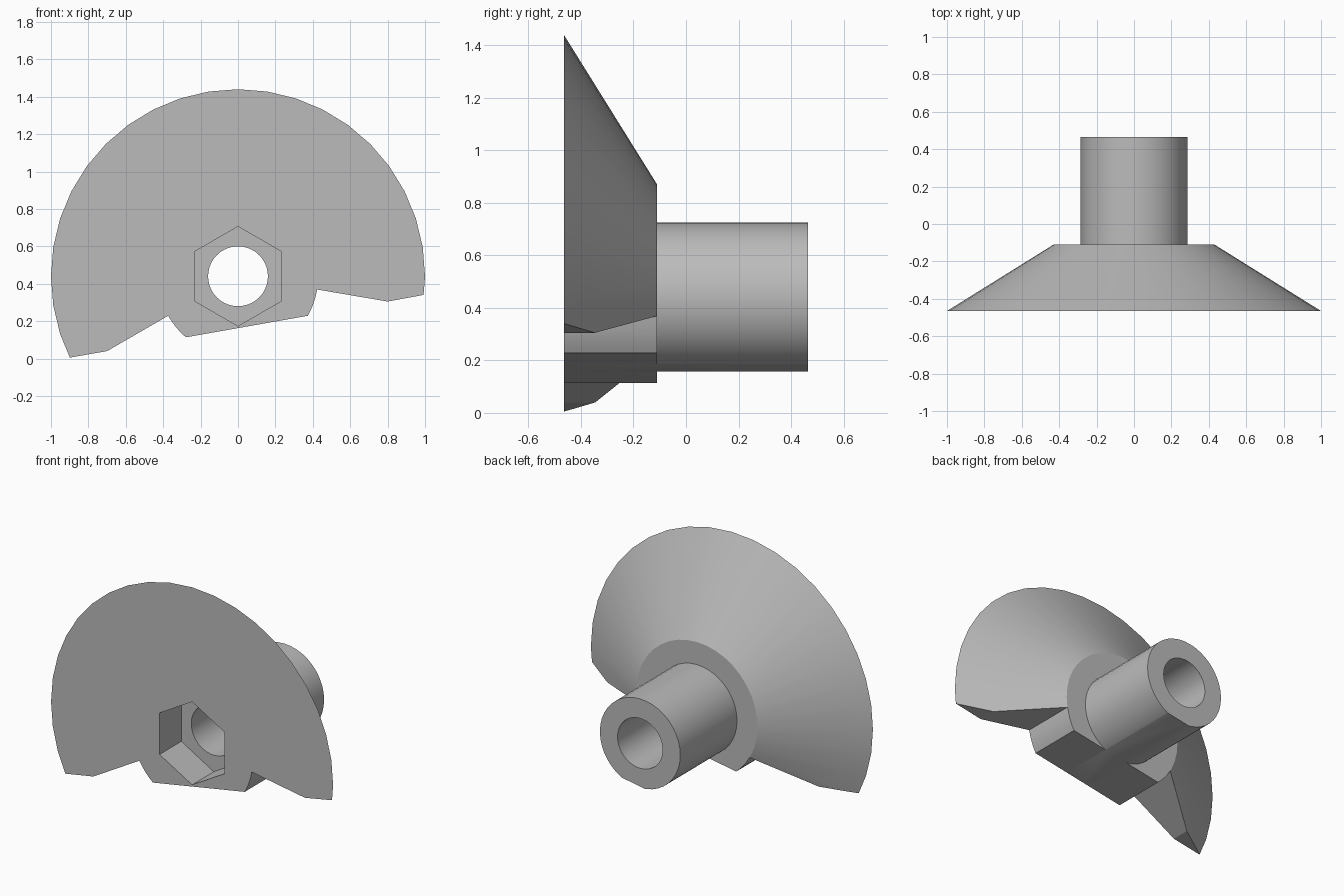
import bpy, bmesh
from math import cos, sin, pi, radians

cube = bpy.data.objects.get("Cube")
if cube:
    bpy.data.objects.remove(cube, do_unlink=True)

AXIS_Z = 0.44      # height of the turning axis, which runs along y
FRONT, STEP, BACK = -0.465, -0.11, 0.465
HUB_R = 0.429

grey = bpy.data.materials.new("grey")
grey.use_nodes = True
grey.diffuse_color = (0.5, 0.5, 0.5, 1)
grey.node_tree.nodes["Principled BSDF"].inputs["Base Color"].default_value = (0.5, 0.5, 0.5, 1)


def make_object(name, bm):
    bmesh.ops.recalc_face_normals(bm, faces=bm.faces)
    mesh = bpy.data.meshes.new(name)
    bm.to_mesh(mesh)
    bm.free()
    mesh.materials.append(grey)
    obj = bpy.data.objects.new(name, mesh)
    bpy.context.collection.objects.link(obj)
    return obj


def polar(radius, degrees):
    a = radians(degrees)
    return radius * cos(a), AXIS_Z + radius * sin(a)


def lathe(name, rings):
    """Turn a closed loop of (radius, y, segments) rings about the axis."""
    bm = bmesh.new()
    n = 40
    loops = []
    for r, y in rings:
        pts = [polar(r, 360 * i / n) for i in range(n)]
        loops.append([bm.verts.new((x, y, z)) for x, z in pts])
    for a, b in zip(loops, loops[1:] + loops[:1]):
        for i in range(n):
            j = (i + 1) % n
            bm.faces.new((a[i], a[j], b[j], b[i]))
    return make_object(name, bm)


def prism(name, outline, y0, y1):
    """Extrude an (x, z) outline along y."""
    bm = bmesh.new()
    face = bm.faces.new([bm.verts.new((x, y0, z)) for x, z in outline])
    moved = bmesh.ops.extrude_face_region(bm, geom=[face])["geom"]
    bmesh.ops.translate(bm, vec=(0, y1 - y0, 0),
                        verts=[v for v in moved if isinstance(v, bmesh.types.BMVert)])
    return make_object(name, bm)


def arc(start, end, steps=4):
    return [polar(HUB_R, start + (end - start) * i / steps) for i in range(steps + 1)]


# Flared cone with a stepped sleeve and a through bore
body = lathe("flared_sleeve", [(0.16, FRONT), (1.0, FRONT), (0.43, STEP),
                               (0.285, STEP), (0.285, BACK), (0.16, BACK)])

# Notched lower side: blade edges, hub arcs and a tilted flat
lower = [(-1.3, -0.065), (-0.9, 0.005), (-0.7, 0.04)]
lower += arc(209.5, 229.5) + arc(-29.5, -9.5)
lower += [(0.8, 0.305), (0.99, 0.34), (1.3, 0.397), (1.3, -0.6), (-1.3, -0.6)]
notch = prism("lower_notch_cutter", lower, -0.8, 0.8)

# Hexagonal nut pocket in the front
hexagon = [polar(0.266, 30 + 60 * i) for i in range(6)]
pocket = prism("nut_pocket_cutter", hexagon, -0.8, -0.245)

bpy.ops.object.select_all(action="DESELECT")
bpy.context.view_layer.objects.active = body
body.select_set(True)
for cutter in (notch, pocket):
    cutter.hide_render = True
    mod = body.modifiers.new(cutter.name, "BOOLEAN")
    mod.operation = "DIFFERENCE"
    mod.solver = "EXACT"
    mod.object = cutter
    bpy.ops.object.modifier_apply(modifier=mod.name)
    bpy.data.objects.remove(cutter, do_unlink=True)

# Keep one material slot and crisp edges
body.data.materials.clear()
body.data.materials.append(grey)
for p in body.data.polygons:
    p.material_index = 0
bpy.ops.object.shade_smooth_by_angle(angle=radians(20))
